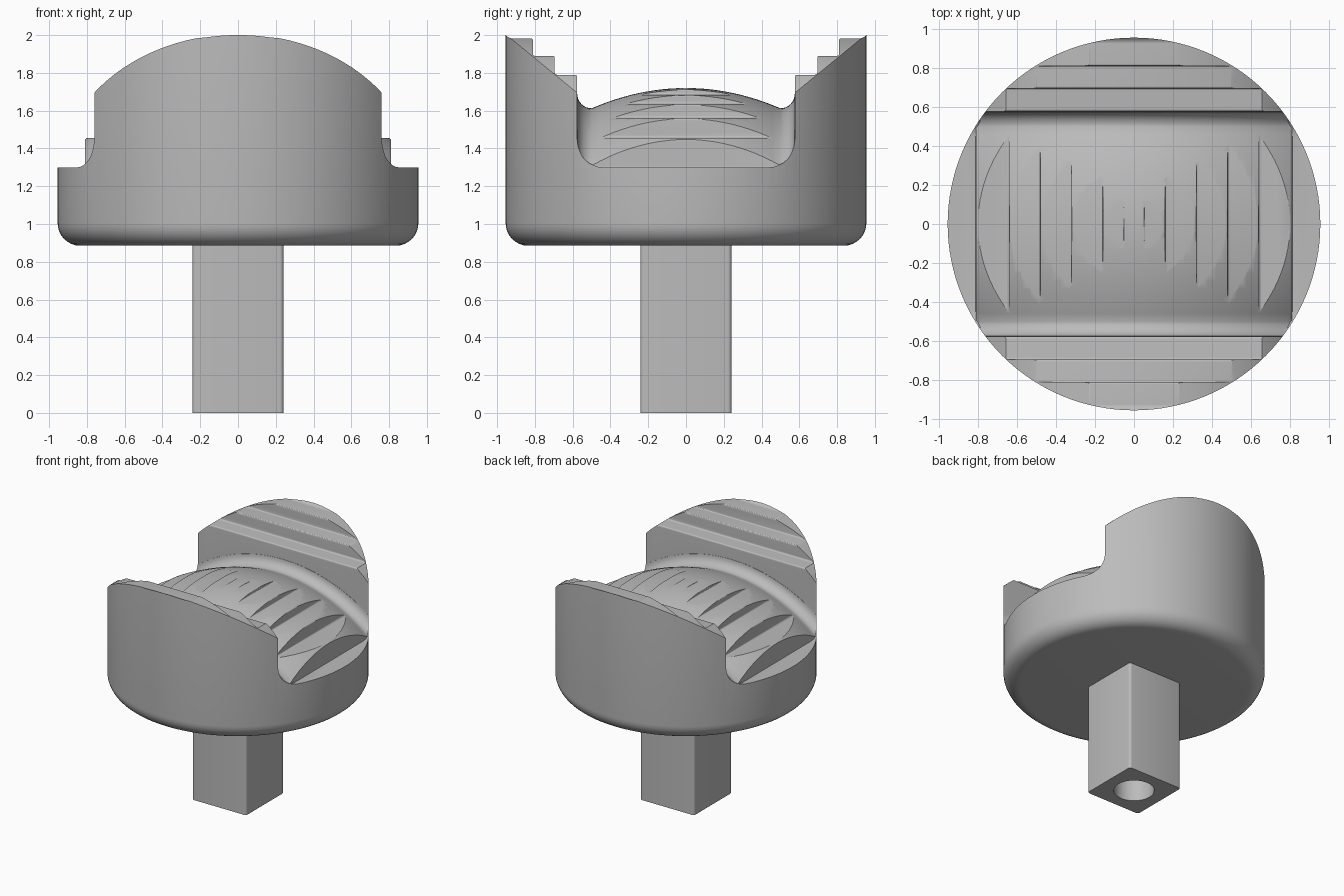
import bpy, bmesh, math

old = bpy.data.objects.get("Cube")
if old:
    bpy.data.objects.remove(old, do_unlink=True)

grey = bpy.data.materials.new("plain grey")
grey.use_nodes = True
colour = (0.5, 0.5, 0.5, 1)
grey.diffuse_color = colour
grey.node_tree.nodes["Principled BSDF"].inputs["Base Color"].default_value = colour


def finish(bm, name):
    bmesh.ops.recalc_face_normals(bm, faces=bm.faces)
    mesh = bpy.data.meshes.new(name)
    bm.to_mesh(mesh)
    bm.free()
    mesh.materials.append(grey)
    ob = bpy.data.objects.new(name, mesh)
    bpy.context.collection.objects.link(ob)
    return ob


def rounded(points, radius, steps=4):
    """Soften each corner of a closed outline."""
    out = []
    n = len(points)
    for i, p in enumerate(points):
        ends = []
        for q in (points[i - 1], points[(i + 1) % n]):
            t = min(radius / math.dist(p, q), 0.4)
            ends.append([p[k] + (q[k] - p[k]) * t for k in (0, 1)])
        a, b = ends
        for s in range(steps + 1):
            t = s / steps
            out.append([(1 - t) ** 2 * a[k] + 2 * t * (1 - t) * p[k] + t * t * b[k] for k in (0, 1)])
    return out


def prism(name, outline, axis, half):
    """Extrude an outline (horizontal, z) along x or y."""
    bm = bmesh.new()
    place = (lambda h, z, d: (d, h, z)) if axis == "x" else (lambda h, z, d: (h, d, z))
    rows = [[bm.verts.new(place(h, z, d)) for h, z in outline] for d in (-half, half)]
    for row in rows:
        bm.faces.new(row)
    for i in range(len(outline)):
        bm.faces.new((rows[0][i - 1], rows[0][i], rows[1][i], rows[1][i - 1]))
    return finish(bm, name)


def lathe(name, profile, axis, centre_z=0, segments=96):
    """Revolve (radius, position) points; the end rings are capped."""
    bm = bmesh.new()
    rings = []
    for r, t in profile:
        ring = []
        for i in range(segments):
            a = math.tau * i / segments
            u, v = r * math.cos(a), r * math.sin(a)
            ring.append(bm.verts.new((u, v, t) if axis == "z" else (u, t, v + centre_z)))
        rings.append(ring)
    for lo, hi in zip(rings, rings[1:]):
        for i in range(segments):
            bm.faces.new((lo[i - 1], lo[i], hi[i], hi[i - 1]))
    bm.faces.new(rings[0])
    bm.faces.new(rings[-1])
    return finish(bm, name)


def cut(target, cutter):
    cutter.hide_render = True
    mod = target.modifiers.new("cut", "BOOLEAN")
    mod.operation = "DIFFERENCE"
    mod.solver = "EXACT"
    mod.object = cutter
    bpy.context.view_layer.objects.active = target
    bpy.ops.object.modifier_apply(modifier=mod.name)
    bpy.data.objects.remove(cutter, do_unlink=True)


def arc(cx, cz, r, start, end, n=8):
    return [(cx + r * math.cos(math.radians(start + (end - start) * i / n)),
             cz + r * math.sin(math.radians(start + (end - start) * i / n))) for i in range(n + 1)]


# Round head with a softened lower rim
R, WALL = 0.955, 0.577
head = lathe("head", arc(R - 0.12, 1.005, 0.12, -90, 0) + [(R, 2.1)], "z", segments=128)

# Trench between the two walls, with the stepped ledges above it
half = arc(WALL - 0.14, 1.44, 0.14, -90, 0)
ledges = [(WALL, 1.79), (0.695, 1.79), (0.695, 1.89), (0.81, 1.89), (0.81, 1.983), (0.934, 1.983), (1.1, 2.12)]
half += rounded([(WALL, 1.5)] + ledges + [(1.1, 1.5)], 0.012)[5:-10]
half += [(1.1, 2.12), (1.1, 2.3)]
trench = prism("trench_cutter", half + [(-y, z) for y, z in reversed(half)], "x", 1.2)

# Crowned saddle: barrel about the y axis, filleted up to the walls
crown = [(1.34 - 0.43 * y * y, y) for y in [0.5 * i / 12 for i in range(13)]]
crown += [(r, y) for y, r in arc(0.5, 1.3075, 0.075, -90, 0)][1:] + [(1.3075, 0.62)]
saddle = lathe("saddle", [(r, -y) for r, y in reversed(crown[1:])] + crown, "y", 0.38, 192)

# Stair treads cut into both slopes of the saddle
treads = [(0.05, 1.712), (0.16, 1.684), (0.32, 1.634), (0.48, 1.56), (0.64, 1.455), (0.81, 1.295)]
for side in (1, -1):
    stair, top = [], 2.0
    for x, z in treads:
        stair += [(side * x, top), (side * x, z)]
        top = z
    stair += [(side * 1.2, top), (side * 1.2, 2.0)]
    cut(saddle, prism("tread_cutter", rounded(stair, 0.012), "y", 0.5))

cut(trench, saddle)
cut(head, trench)

# Arched upper outline of the walls
arch = []
for i in range(49):
    x = R * math.sin(math.radians(-56 + 112 * i / 48))
    arch.append((x, 1.693 + 0.82 * (math.sqrt(R * R - x * x) - 0.575)))
arch = [(-1.1, 1.67)] + arch + [(1.1, 1.67), (1.1, 2.4), (-1.1, 2.4)]
cut(head, prism("arch_cutter", arch, "y", 1.2))

# Square stem with a round socket in its foot
S = 0.241
bm = bmesh.new()
bmesh.ops.create_cube(bm, size=1)
for v in bm.verts:
    v.co = (v.co.x * 2 * S, v.co.y * 2 * S, (v.co.z + 0.5) * 0.9)
upright = [e for e in bm.edges if abs(e.verts[0].co.z - e.verts[1].co.z) > 0.5]
bmesh.ops.bevel(bm, geom=upright, offset=0.02, segments=4, affect="EDGES", profile=0.5)
stem = finish(bm, "stem")
cut(stem, lathe("socket_cutter", [(0.148, -0.1), (0.148, 0.6)], "z", segments=48))

for ob in (head, stem):
    bpy.ops.object.select_all(action="DESELECT")
    ob.select_set(True)
    bpy.context.view_layer.objects.active = ob
    bpy.ops.object.shade_smooth_by_angle(angle=math.radians(30))
